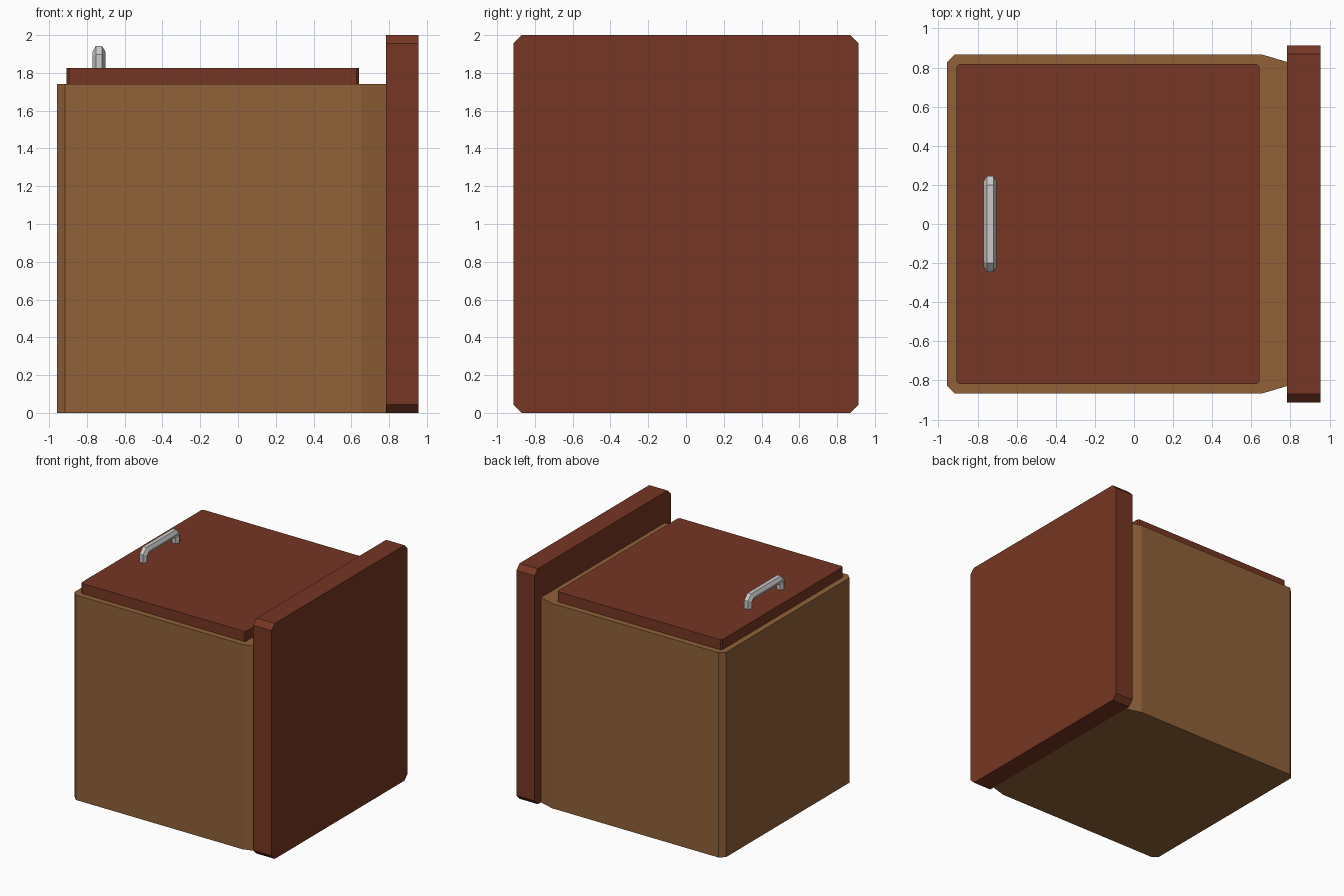
import bpy
import bmesh
from math import cos, sin, pi
from mathutils import Vector

if "Cube" in bpy.data.objects:
    bpy.data.objects.remove(bpy.data.objects["Cube"])


def material(name, rgb):
    m = bpy.data.materials.new(name)
    m.diffuse_color = (*rgb, 1)
    m.use_nodes = True
    m.node_tree.nodes["Principled BSDF"].inputs["Base Color"].default_value = m.diffuse_color
    return m


def make_object(name, bm, mat=None):
    bmesh.ops.recalc_face_normals(bm, faces=bm.faces)
    mesh = bpy.data.meshes.new(name)
    bm.to_mesh(mesh)
    bm.free()
    obj = bpy.data.objects.new(name, mesh)
    bpy.context.collection.objects.link(obj)
    if mat:
        mesh.materials.append(mat)
    return obj


def prism(name, half, direction, mat):
    """Mirror a half outline (y > 0) across y and extrude it."""
    outline = half + [(x, -y, z) for x, y, z in reversed(half)]
    bm = bmesh.new()
    face = bm.faces.new([bm.verts.new(p) for p in outline])
    ext = bmesh.ops.extrude_face_region(bm, geom=[face], use_keep_orig=True)
    verts = [g for g in ext["geom"] if isinstance(g, bmesh.types.BMVert)]
    bmesh.ops.translate(bm, verts=verts, vec=direction)
    return make_object(name, bm, mat)


def sweep(name, path, radius, sides):
    """Mitred tube along a path lying in the YZ plane."""
    bm = bmesh.new()
    side = Vector((1, 0, 0))
    rings = []
    for i, p in enumerate(path):
        a = (p - path[max(i - 1, 0)]).normalized()
        b = (path[min(i + 1, len(path) - 1)] - p).normalized()
        tangent = (a + b).normalized()
        seg = b if b.length else a
        out = side.cross(tangent) / tangent.dot(seg)
        rings.append([bm.verts.new(p + radius * (side * cos(2 * pi * k / sides)
                                                 + out * sin(2 * pi * k / sides)))
                      for k in range(sides)])
    for r, s in zip(rings, rings[1:]):
        for k in range(sides):
            n = (k + 1) % sides
            bm.faces.new((r[k], r[n], s[n], s[k]))
    bm.faces.new(rings[0])
    bm.faces.new(rings[-1])
    return make_object(name, bm)


tan_wood = material("tan_wood", (0.28, 0.12, 0.04))
red_wood = material("red_wood", (0.18, 0.037, 0.017))

# Box body with chamfered corners and a taper towards the end panel
prism("body", [(-0.957, 0.827, 0), (-0.915, 0.868, 0),
               (0.65, 0.868, 0), (0.785, 0.828, 0)], (0, 0, 1.74), tan_wood)

# Lid with tiny clipped corners
prism("lid", [(-0.907, 0.805, 1.74), (-0.895, 0.818, 1.74),
              (0.628, 0.818, 1.74), (0.641, 0.805, 1.74)], (0, 0, 0.086), red_wood)

# Tall end panel with clipped corners
prism("end_panel", [(0.783, 0.87, 0), (0.783, 0.914, 0.044),
                    (0.783, 0.914, 1.956), (0.783, 0.87, 2)], (0.172, 0, 0), red_wood)

# Hexagonal bar handle on the lid
half = [(0.216, 1.815), (0.216, 1.884), (0.188, 1.912)]
path = [Vector((-0.736, y, z)) for y, z in half]
path += [Vector((-0.736, -y, z)) for y, z in reversed(half)]
sweep("handle", path, 0.034, 6)
